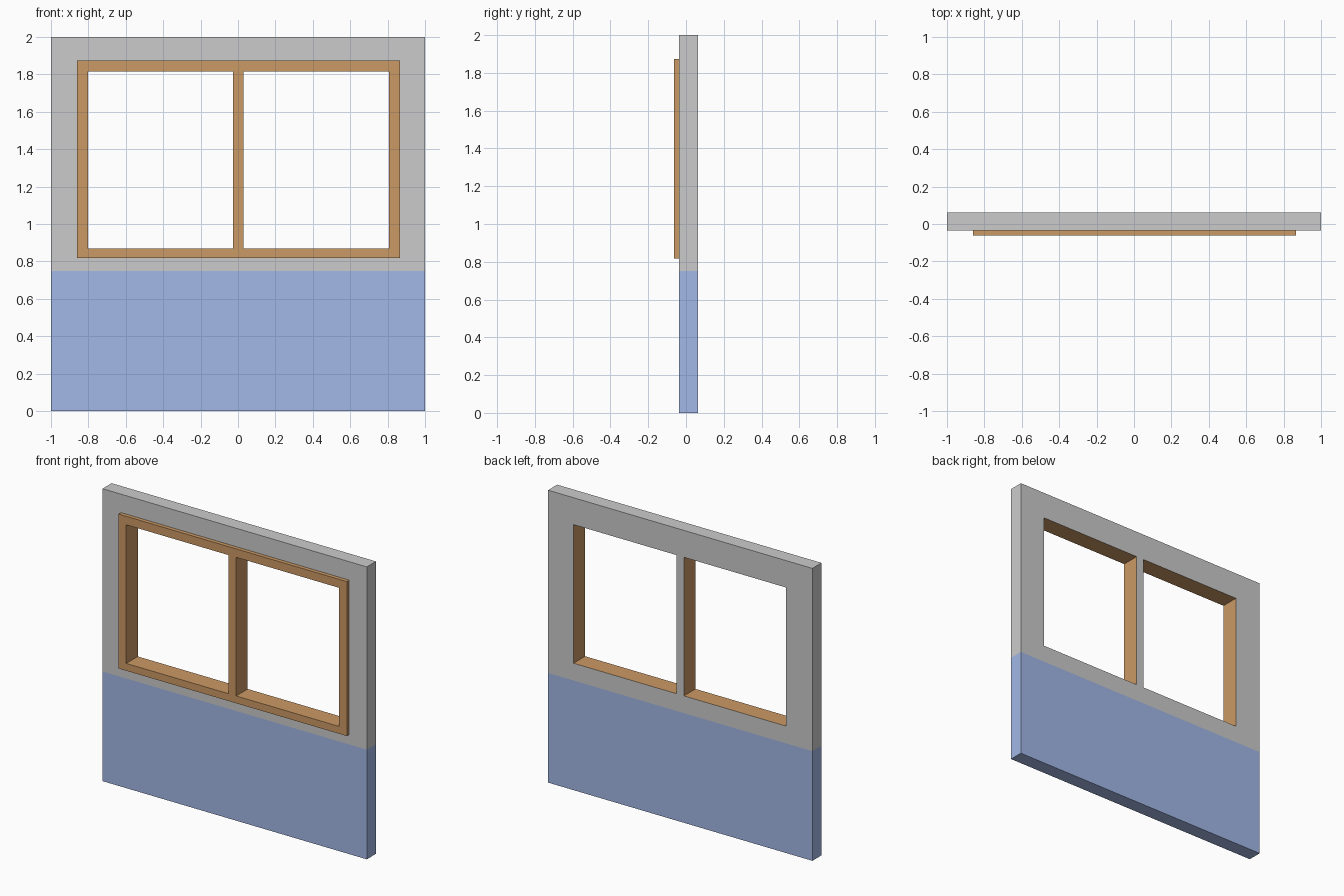
import bpy, bmesh

if "Cube" in bpy.data.objects:
    bpy.data.objects.remove(bpy.data.objects["Cube"])

# Shared dimensions
FRONT, WALL, BACK = -0.0625, -0.036, 0.0625    # frame face, wall face, wall back
SPLIT, TOP = 0.75, 2.0                         # colour line, wall top
FX0, FX1, FZ0, FZ1 = -0.86, 0.867, 0.818, 1.874    # frame outline
PX0, PX1, PZ0, PZ1 = -0.802, 0.807, 0.868, 1.816   # glass openings outline
MX0, MX1 = -0.028, 0.03                            # mullion
PANES = [(PX0, MX0, PZ0, PZ1), (MX1, PX1, PZ0, PZ1)]
BOTTOM, RIGHT, UPPER, LEFT = range(4)


def panel(bm, xs, zs, y, holes=(), back=False):
    """Flat grid facing the front (or back), leaving out the given (i, j) cells."""
    for i in range(len(xs) - 1):
        for j in range(len(zs) - 1):
            if (i, j) in holes:
                continue
            c = [(xs[i], zs[j]), (xs[i + 1], zs[j]),
                 (xs[i + 1], zs[j + 1]), (xs[i], zs[j + 1])]
            if back:
                c.reverse()
            bm.faces.new([bm.verts.new((x, y, z)) for x, z in c])


def rim(bm, box, y0, y1, inward=False, sides=range(4)):
    """Side faces of a rectangle swept from y0 to y1."""
    x0, x1, z0, z1 = box
    c = [(x0, z0), (x1, z0), (x1, z1), (x0, z1)]
    for i in sides:
        (ax, az), (bx, bz) = c[i], c[(i + 1) % 4]
        q = [(ax, y0, az), (ax, y1, az), (bx, y1, bz), (bx, y0, bz)]
        if inward:
            q.reverse()
        bm.faces.new([bm.verts.new(p) for p in q])


def finish(bm, name, color=None):
    bmesh.ops.remove_doubles(bm, verts=bm.verts, dist=1e-5)
    me = bpy.data.meshes.new(name)
    bm.to_mesh(me)
    bm.free()
    if color:
        mat = bpy.data.materials.new(name + "_color")
        mat.diffuse_color = color
        mat.use_nodes = True
        mat.node_tree.nodes["Principled BSDF"].inputs["Base Color"].default_value = mat.diffuse_color
        me.materials.append(mat)
    bpy.context.collection.objects.link(bpy.data.objects.new(name, me))


# Lower wall: blue, open where it meets the upper wall
bm = bmesh.new()
panel(bm, [-1, 1], [0, SPLIT], WALL)
panel(bm, [-1, 1], [0, SPLIT], BACK, back=True)
rim(bm, (-1, 1, 0, SPLIT), WALL, BACK, sides=(BOTTOM, RIGHT, LEFT))
finish(bm, "lower_wall", (0.36, 0.48, 0.8, 1))

# Upper wall: frame-sized gap in front, two openings behind
bm = bmesh.new()
panel(bm, [-1, FX0, FX1, 1], [SPLIT, FZ0, FZ1, TOP], WALL, holes=[(1, 1)])
panel(bm, [-1, PX0, MX0, MX1, PX1, 1], [SPLIT, PZ0, PZ1, TOP], BACK,
      holes=[(1, 1), (3, 1)], back=True)
rim(bm, (-1, 1, SPLIT, TOP), WALL, BACK, sides=(RIGHT, UPPER, LEFT))
finish(bm, "upper_wall")

# Window frame: raised trim with linings running through the wall
bm = bmesh.new()
panel(bm, [FX0, PX0, MX0, MX1, PX1, FX1], [FZ0, PZ0, PZ1, FZ1], FRONT,
      holes=[(1, 1), (3, 1)])
rim(bm, (FX0, FX1, FZ0, FZ1), FRONT, WALL)
for pane in PANES:
    rim(bm, pane, FRONT, BACK, inward=True)
finish(bm, "window_frame", (0.6, 0.32, 0.13, 1))
